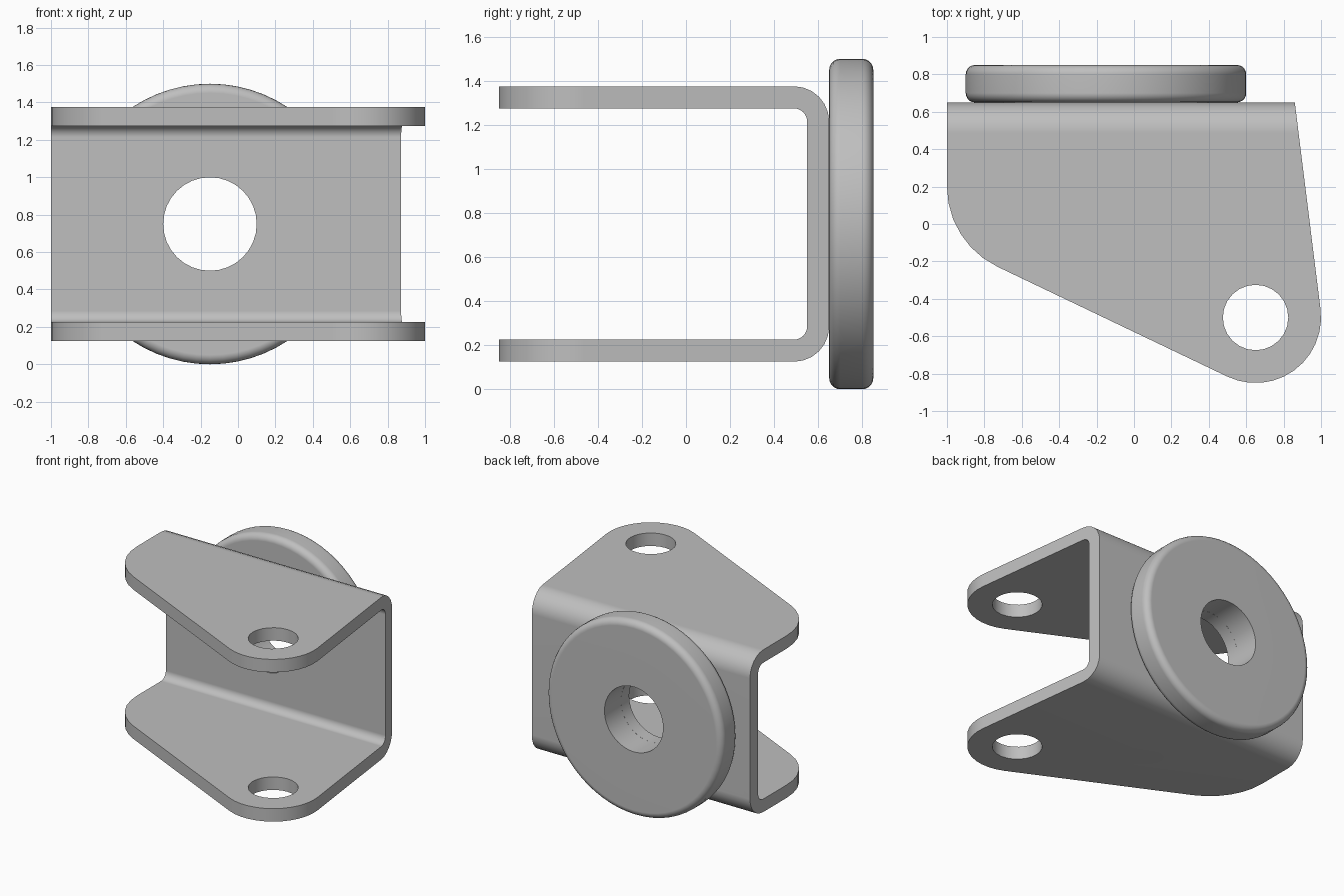
import bpy, bmesh
from math import sin, cos, radians, pi
from mathutils import Vector, Matrix

default = bpy.data.objects.get("Cube")
if default:
    bpy.data.objects.remove(default, do_unlink=True)

# Single grey metal material
steel = bpy.data.materials.new("grey metal")
steel.use_nodes = True
GREY = (0.52, 0.52, 0.52, 1)
steel.diffuse_color = GREY
steel.node_tree.nodes["Principled BSDF"].inputs["Base Color"].default_value = GREY


def arc(cx, cy, r, start, end, n):
    """Points on an arc, angles in degrees."""
    angles = [radians(start + (end - start) * i / n) for i in range(n + 1)]
    return [(cx + r * cos(a), cy + r * sin(a)) for a in angles]


def make_object(name, bm):
    bmesh.ops.recalc_face_normals(bm, faces=bm.faces)
    mesh = bpy.data.meshes.new(name)
    bm.to_mesh(mesh)
    bm.free()
    mesh.materials.append(steel)
    obj = bpy.data.objects.new(name, mesh)
    bpy.context.collection.objects.link(obj)
    return obj


def prism(name, points, place, direction):
    """Extrude a closed 2D profile; place maps a 2D point to 3D."""
    bm = bmesh.new()
    face = bm.faces.new([bm.verts.new(place(u, v)) for u, v in points])
    result = bmesh.ops.extrude_face_region(bm, geom=[face], use_keep_orig=True)
    verts = [g for g in result["geom"] if isinstance(g, bmesh.types.BMVert)]
    bmesh.ops.translate(bm, verts=verts, vec=Vector(direction))
    return make_object(name, bm)


def cut(obj, tool, operation):
    """Apply a boolean, then discard the tool."""
    tool.hide_render = True
    mod = obj.modifiers.new("cut", "BOOLEAN")
    mod.object, mod.operation, mod.solver = tool, operation, "EXACT"
    bpy.context.view_layer.objects.active = obj
    bpy.ops.object.modifier_apply(modifier=mod.name)
    bpy.data.objects.remove(tool, do_unlink=True)


def smooth(obj):
    bpy.ops.object.select_all(action="DESELECT")
    obj.select_set(True)
    bpy.context.view_layer.objects.active = obj
    bpy.ops.object.shade_smooth_by_angle(angle=radians(30))
    mod = obj.modifiers.new("even shading", "WEIGHTED_NORMAL")
    mod.keep_sharp = True


# Bent U-shaped channel: side section (y, z) run along x
MID, HALF, THICK, BACK = 0.75, 0.625, 0.1, 0.65
FRONT, OUTER_R, INNER_R = -0.9, 0.16, 0.06


def bend(half, back, r):
    """Upper half of one channel wall line, from the front edge to the middle."""
    return [(FRONT, half)] + arc(back - r, half - r, r, 90, 0, 6)


outer = bend(HALF, BACK, OUTER_R)
inner = bend(HALF - THICK, BACK - THICK, INNER_R)
section = outer + [(y, -z) for y, z in reversed(outer)]
section += [(y, -z) for y, z in inner] + list(reversed(inner))
bracket = prism("bracket", section, lambda y, z: (-1.1, y, MID + z), (2.2, 0, 0))

# Trim the channel to its plan outline
plan = [(-1, 0.8), *arc(-0.525, 0.2, 0.475, 180, 244.4, 6),
        *arc(0.65, -0.5, 0.35, 244.4, 367, 12), (0.841, 0.8)]
trim = prism("plan_trim", plan, lambda x, y: (x, y, -0.2), (0, 0, 2))
cut(bracket, trim, "INTERSECT")

# Pin hole through both flanges, and mounting hole through the back web
DISC_X, HOLE_R = -0.15, 0.25
pin = prism("pin_cutter", arc(0.65, -0.5, 0.175, 0, 360, 24)[:-1],
            lambda x, y: (x, y, -0.2), (0, 0, 2))
cut(bracket, pin, "DIFFERENCE")
bore = prism("bore_cutter", arc(DISC_X, MID, HOLE_R, 0, 360, 32)[:-1],
             lambda x, z: (x, 0.3, z), (0, 0.5, 0))
cut(bracket, bore, "DIFFERENCE")
smooth(bracket)

# Round mounting disc with rounded rims and a central hole
DISC_R, FILLET, DISC_BACK = 0.75, 0.05, 0.85
ring = [(HOLE_R, BACK), *arc(DISC_R - FILLET, BACK + FILLET, FILLET, -90, 0, 5),
        *arc(DISC_R - FILLET, DISC_BACK - FILLET, FILLET, 0, 90, 5), (HOLE_R, DISC_BACK)]
bm = bmesh.new()
verts = [bm.verts.new((DISC_X + r, y, MID)) for r, y in ring]
edges = [bm.edges.new((a, b)) for a, b in zip(verts, verts[1:] + verts[:1])]
bmesh.ops.spin(bm, geom=verts + edges, cent=(DISC_X, 0, MID), axis=(0, 1, 0),
               angle=2 * pi, steps=64, use_merge=False)
bmesh.ops.remove_doubles(bm, verts=bm.verts, dist=0.0005)
smooth(make_object("mounting_disc", bm))
